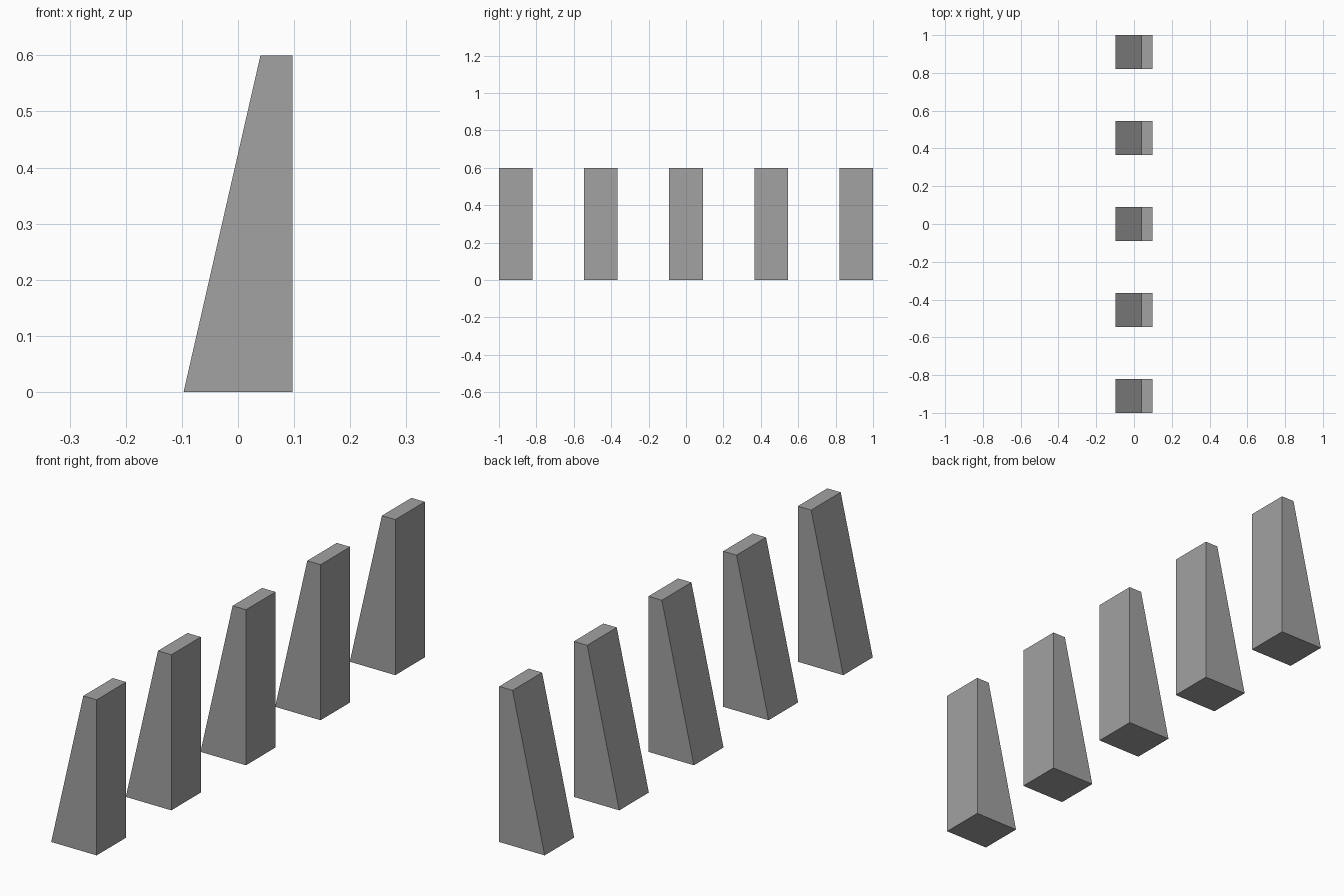
import bpy
import bmesh

cube = bpy.data.objects.get("Cube")
if cube:
    bpy.data.objects.remove(cube, do_unlink=True)

# Single grey material
grey = bpy.data.materials.new("mid_grey")
grey.use_nodes = True
colour = (0.36, 0.36, 0.36, 1.0)
grey.diffuse_color = colour
grey.node_tree.nodes["Principled BSDF"].inputs["Base Color"].default_value = colour

COUNT = 5
DEPTH = 0.18
SPACING = (2 - DEPTH) / (COUNT - 1)
# Side profile in x, z: sloped on -x, upright on +x
PROFILE = [(-0.097, 0), (0.097, 0), (0.097, 0.6), (0.04, 0.6)]


def make_buttress(name, y):
    """Extrude the tapered profile along y, centred on the given position."""
    bm = bmesh.new()
    face = bm.faces.new([bm.verts.new((x, -DEPTH / 2, z)) for x, z in PROFILE])
    ext = bmesh.ops.extrude_face_region(bm, geom=[face])
    verts = [v for v in ext["geom"] if isinstance(v, bmesh.types.BMVert)]
    bmesh.ops.translate(bm, verts=verts, vec=(0, DEPTH, 0))
    bmesh.ops.recalc_face_normals(bm, faces=bm.faces)
    mesh = bpy.data.meshes.new(name)
    bm.to_mesh(mesh)
    bm.free()
    mesh.materials.append(grey)
    obj = bpy.data.objects.new(name, mesh)
    obj.location.y = y
    bpy.context.collection.objects.link(obj)


# Evenly spaced row of buttresses
for i in range(COUNT):
    make_buttress(f"buttress_{i + 1}", (i - (COUNT - 1) / 2) * SPACING)
